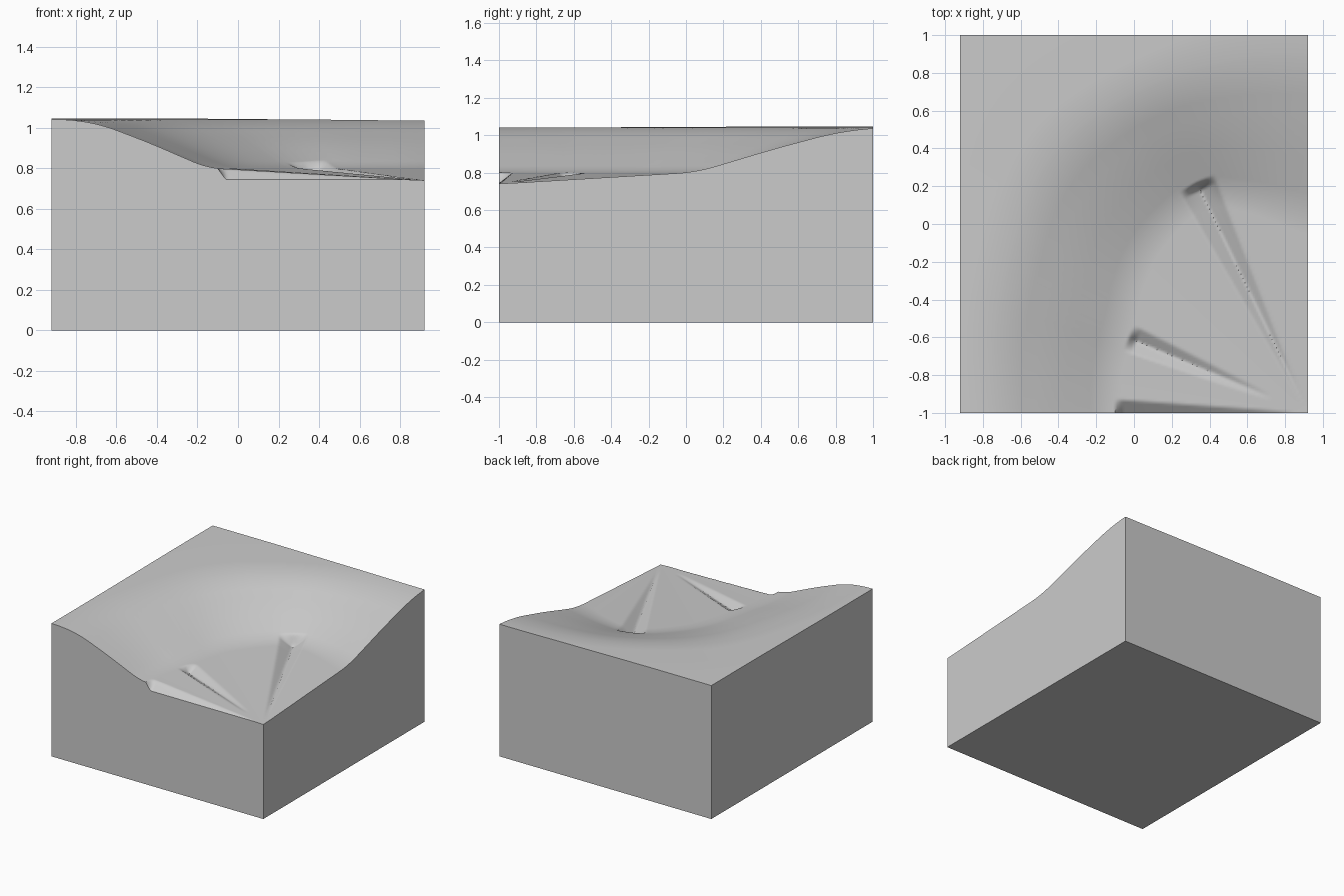
import bpy, bmesh, math

if "Cube" in bpy.data.objects:
    bpy.data.objects.remove(bpy.data.objects["Cube"])

W, D = 0.92, 1.0          # half width and half depth
NX, NY = 166, 180         # grid resolution

# slope limits, by angle (degrees) around the low front-right corner
FOOT = [(0, 1.07), (26, 1.10), (42, 1.22), (64, 1.31), (78, 1.15), (90, 1.04)]
TOP = [(0, 1.72), (26, 1.84), (45, 2.02), (64, 2.0), (90, 2.0)]
# slope cross-section: 0 = foot of slope, 1 = rim
SLOPE = [(0, .803), (.43, .925), (.78, 1.013), (1, 1.04), (1.5, 1.047)]
# troughs radiating from the low corner: tip x, tip y, floor height, half angle
TROUGHS = [(-.06, -1.0, .744, .07), (.01, -.62, .752, .07), (.35, .18, .742, .075)]


def lerp(table, t):
    if t <= table[0][0]:
        return table[0][1]
    for (a, va), (b, vb) in zip(table, table[1:]):
        if t <= b:
            return va + (vb - va) * (t - a) / (b - a)
    return table[-1][1]


def soft(table, t, w):
    return sum(lerp(table, t + w * k / 3) for k in range(-3, 4)) / 7


def basin(r, deg):
    foot, top = soft(FOOT, deg, 6), soft(TOP, deg, 6)
    s = (r - foot) / (top - foot)
    low = -foot / (top - foot)
    return soft([(low, .74)] + SLOPE, s, .1)


def height(x, y):
    dx, dy = W - x, y + D
    r, ang = math.hypot(dx, dy), math.atan2(dy, dx)
    z = basin(r, math.degrees(ang))
    for tx, ty, tz, spread in TROUGHS:
        tr, ta = math.hypot(W - tx, ty + D), math.atan2(ty + D, W - tx)
        side = max(0, 1 - abs(ang - ta) / spread)
        end = min(1, max(0, (tr - r) / .04 + 1))
        z -= max(0, z - tz) * side * end
    return z


# terrain surface
bm = bmesh.new()
bmesh.ops.create_grid(bm, x_segments=NX, y_segments=NY, size=1)
for v in bm.verts:
    v.co.x *= W
    v.co.z = height(v.co.x, v.co.y)

# side walls and base
rim = [e for e in bm.edges if e.is_boundary]
ext = bmesh.ops.extrude_edge_only(bm, edges=rim)["geom"]
for v in ext:
    if isinstance(v, bmesh.types.BMVert):
        v.co.z = 0
bmesh.ops.contextual_create(bm, geom=[g for g in ext if isinstance(g, bmesh.types.BMEdge)])
bmesh.ops.recalc_face_normals(bm, faces=bm.faces)

mesh = bpy.data.meshes.new("terrain_block")
bm.to_mesh(mesh)
bm.free()
obj = bpy.data.objects.new("terrain_block", mesh)
bpy.context.collection.objects.link(obj)
bpy.context.view_layer.objects.active = obj
obj.select_set(True)
bpy.ops.object.shade_smooth_by_angle(angle=math.radians(40))
